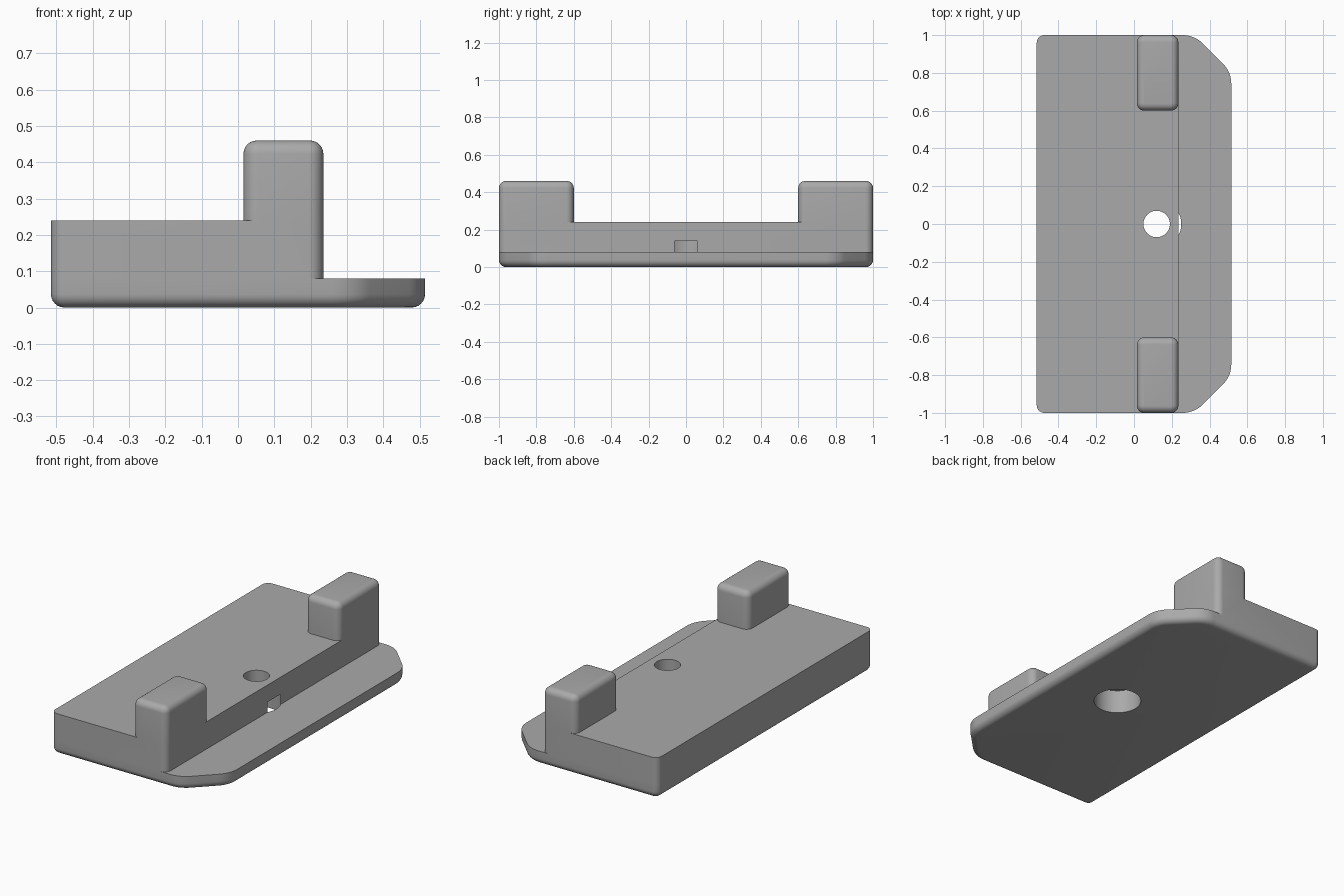
import bpy, bmesh, math
from mathutils import Vector

if "Cube" in bpy.data.objects:
    bpy.data.objects.remove(bpy.data.objects["Cube"], do_unlink=True)

grey = bpy.data.materials.new("plain grey")
grey.use_nodes = True
COLOR = (0.4, 0.4, 0.4, 1)
grey.diffuse_color = COLOR
grey.node_tree.nodes["Principled BSDF"].inputs["Base Color"].default_value = COLOR


def outline(corners, inset=0.0, segs=8):
    """Counter-clockwise convex outline whose (x, y, radius) corners are rounded."""
    pts = []
    for i, (x, y, r) in enumerate(corners):
        p = Vector((x, y))
        a = (p - Vector(corners[i - 1][:2])).normalized()
        b = (Vector(corners[(i + 1) % len(corners)][:2]) - p).normalized()
        turn = a.angle(b)
        centre = p + (b - a).normalized() * r / math.cos(turn / 2)
        start = math.atan2(-a.x, a.y)
        for k in range(segs + 1):
            t = start + turn * k / segs
            pts.append(centre + Vector((math.cos(t), math.sin(t))) * (r - inset))
    return pts


def prism(name, corners, z0, z1, low=0.0, high=0.0, steps=6):
    """Extruded outline with rounded bottom (low) and top (high) edges."""
    arc = [math.pi / 2 * k / steps for k in range(steps + 1)]
    rings = [(low * (1 - math.sin(t)), z0 + low * (1 - math.cos(t))) for t in arc] if low else [(0, z0)]
    rings += [(high * (1 - math.cos(t)), z1 - high * (1 - math.sin(t))) for t in arc] if high else [(0, z1)]
    bm = bmesh.new()
    loops = [[bm.verts.new((p.x, p.y, z)) for p in outline(corners, d)] for d, z in rings]
    n = len(loops[0])
    for lower, upper in zip(loops, loops[1:]):
        for i in range(n):
            j = (i + 1) % n
            bm.faces.new((lower[i], lower[j], upper[j], upper[i]))
    bm.faces.new(loops[0][::-1])
    bm.faces.new(loops[-1])
    mesh = bpy.data.meshes.new(name)
    bm.to_mesh(mesh)
    bm.free()
    mesh.materials.append(grey)
    obj = bpy.data.objects.new(name, mesh)
    bpy.context.collection.objects.link(obj)
    return obj


def combine(obj, other, operation):
    mod = obj.modifiers.new(operation.lower(), "BOOLEAN")
    mod.operation, mod.solver, mod.object = operation, "EXACT", other
    bpy.context.view_layer.objects.active = obj
    bpy.ops.object.modifier_apply(modifier=mod.name)
    bpy.data.objects.remove(other, do_unlink=True)


BACK, STEP, FRONT = -0.515, 0.235, 0.515
R = 0.04

# Thin plate with two clipped corners and a rounded underside
bracket = prism("mounting_bracket", [
    (BACK, -1, R), (0.32, -1, 0.15), (FRONT, -0.805, 0.15),
    (FRONT, 0.805, 0.15), (0.32, 1, 0.15), (BACK, 1, R)], 0, 0.08, low=0.037)

# Thick block behind the step
block = prism("block", [(BACK, -1, R), (STEP, -1, R), (STEP, 1, R), (BACK, 1, R)], 0.08, 0.24)
combine(bracket, block, "UNION")

# Upright post at each end
for y0, y1 in ((-1, -0.6), (0.6, 1)):
    post = prism("post", [(0.015, y0, R), (STEP, y0, R), (STEP, y1, R), (0.015, y1, R)],
                 0.24, 0.46, high=0.037)
    combine(bracket, post, "UNION")

# Screw hole with a wide counterbore from below
for radius, top in ((0.13, 0.14), (0.07, 0.6)):
    bpy.ops.mesh.primitive_cylinder_add(vertices=64, radius=radius, depth=top + 0.1,
                                        location=(0.12, 0, (top - 0.1) / 2))
    cutter = bpy.context.object
    cutter.data.materials.append(grey)
    combine(bracket, cutter, "DIFFERENCE")

bpy.ops.object.select_all(action="DESELECT")
bracket.select_set(True)
bpy.context.view_layer.objects.active = bracket
bpy.ops.object.shade_smooth_by_angle(angle=math.radians(30))
